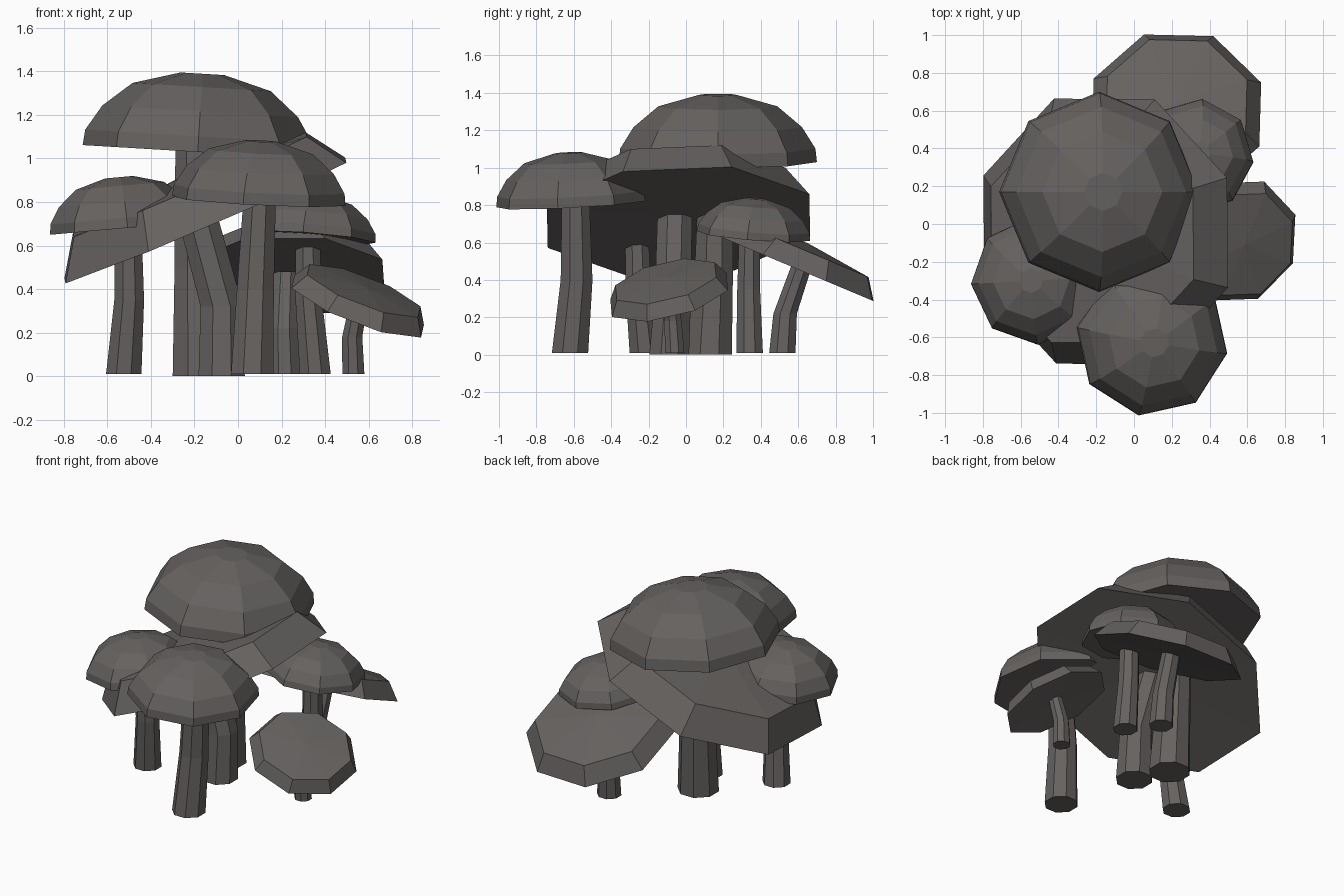
import bpy, bmesh, math
from mathutils import Vector

if "Cube" in bpy.data.objects:
    bpy.data.objects.remove(bpy.data.objects["Cube"])

mat = bpy.data.materials.new("dark_grey_brown")
mat.diffuse_color = (0.130, 0.121, 0.116, 1)
mat.use_nodes = True
mat.node_tree.nodes["Principled BSDF"].inputs["Base Color"].default_value = mat.diffuse_color
SIDES = 8


def loft(name, rings, bottom_tip=None, top_tip=None):
    """Skin a list of point rings; close each end with a fan or a flat face."""
    bm = bmesh.new()
    loops = [[bm.verts.new(p) for p in ring] for ring in rings]
    for a, b in zip(loops, loops[1:]):
        for i in range(SIDES):
            j = (i + 1) % SIDES
            bm.faces.new((a[i], a[j], b[j], b[i]))
    for loop, tip in ((loops[0], bottom_tip), (loops[-1], top_tip)):
        if tip is None:
            bm.faces.new(loop)
        else:
            t = bm.verts.new(tip)
            for i in range(SIDES):
                bm.faces.new((loop[i], loop[(i + 1) % SIDES], t))
    bmesh.ops.recalc_face_normals(bm, faces=bm.faces)
    me = bpy.data.meshes.new(name)
    bm.to_mesh(me)
    bm.free()
    me.materials.append(mat)
    bpy.context.collection.objects.link(bpy.data.objects.new(name, me))


def cap(name, center, slope, profile, phase, tip, radius=1, height=1):
    """Tilted cap: profile of (radius, height) rings around the slope normal."""
    c = Vector(center)
    q = Vector((0, 0, 1)).rotation_difference(Vector((-slope[0], -slope[1], 1)))
    rings = []
    for r, h in profile:
        ring = []
        for i in range(SIDES):
            a = math.radians(phase + 360 * i / SIDES)
            ring.append(c + q @ Vector((r * radius * math.cos(a), r * radius * math.sin(a), h * height)))
        rings.append(ring)
    top = None if tip is None else c + q @ Vector((0, 0, tip * height))
    loft(name, rings, c + q @ Vector((0, 0, 0.015)), top)


def stem(name, path):
    """Bent stem through (x, y, z, radius) points."""
    rings = []
    for x, y, z, r in path:
        rings.append([(x + r * math.cos(math.radians(22.5 + 45 * i)),
                       y + r * math.sin(math.radians(22.5 + 45 * i)), z) for i in range(SIDES)])
    loft(name, rings)


# domed caps
DOME = [(1, 0), (0.985, 0.2), (0.85, 0.52), (0.6, 0.83), (0.19, 1)]
cap("top_cap", (-0.185, 0.17, 1.03), (-0.06, 0), DOME, 0, None, 0.53, 0.36)
cap("front_cap", (0.095, -0.615, 0.805), (-0.05, 0.05), DOME, -10, None, 0.405, 0.275)
cap("left_cap", (-0.525, -0.30, 0.68), (0.09, 0), DOME, 3, None, 0.34, 0.235)
cap("right_cap", (0.33, 0.36, 0.635), (-0.08, -0.08), DOME, -6, None, 0.305, 0.2)

# broad tilted caps
cap("middle_shelf_cap", (-0.15, -0.04, 0.715), (0.43, 0.045),
    [(0.76, 0), (0.63, 0.18)], 22.5, 0.23)
cap("back_shelf_cap", (0.225, 0.59, 0.46), (0, -0.42),
    [(0.48, 0), (0.40, 0.108)], 21, 0.15)
cap("low_shelf_cap", (0.55, -0.09, 0.32), (-0.39, 0.25),
    [(0.345, 0), (0.295, 0.08)], 22, 0.1)

# stems
stem("top_stem", [(-0.18, 0.125, 0, 0.13), (-0.19, 0.15, 0.5, 0.11), (-0.2, 0.16, 1.05, 0.095)])
stem("middle_shelf_stem", [(-0.075, -0.09, 0, 0.115), (-0.075, -0.07, 0.32, 0.105),
                           (-0.19, -0.06, 0.75, 0.1)])
stem("front_stem", [(0.065, -0.62, 0.01, 0.105), (0.08, -0.585, 0.4, 0.092), (0.1, -0.59, 0.83, 0.08)])
stem("left_stem", [(-0.525, -0.22, 0.01, 0.088), (-0.5, -0.255, 0.35, 0.074), (-0.505, -0.265, 0.7, 0.066)])
stem("right_stem", [(0.355, 0.34, 0.01, 0.077), (0.325, 0.335, 0.35, 0.066), (0.32, 0.34, 0.66, 0.06)])
stem("back_shelf_stem", [(0.215, 0.515, 0.01, 0.076), (0.21, 0.53, 0.22, 0.068), (0.22, 0.62, 0.48, 0.06)])
stem("low_shelf_stem", [(0.53, -0.06, 0.01, 0.055), (0.525, -0.07, 0.18, 0.05), (0.555, -0.09, 0.34, 0.045)])
